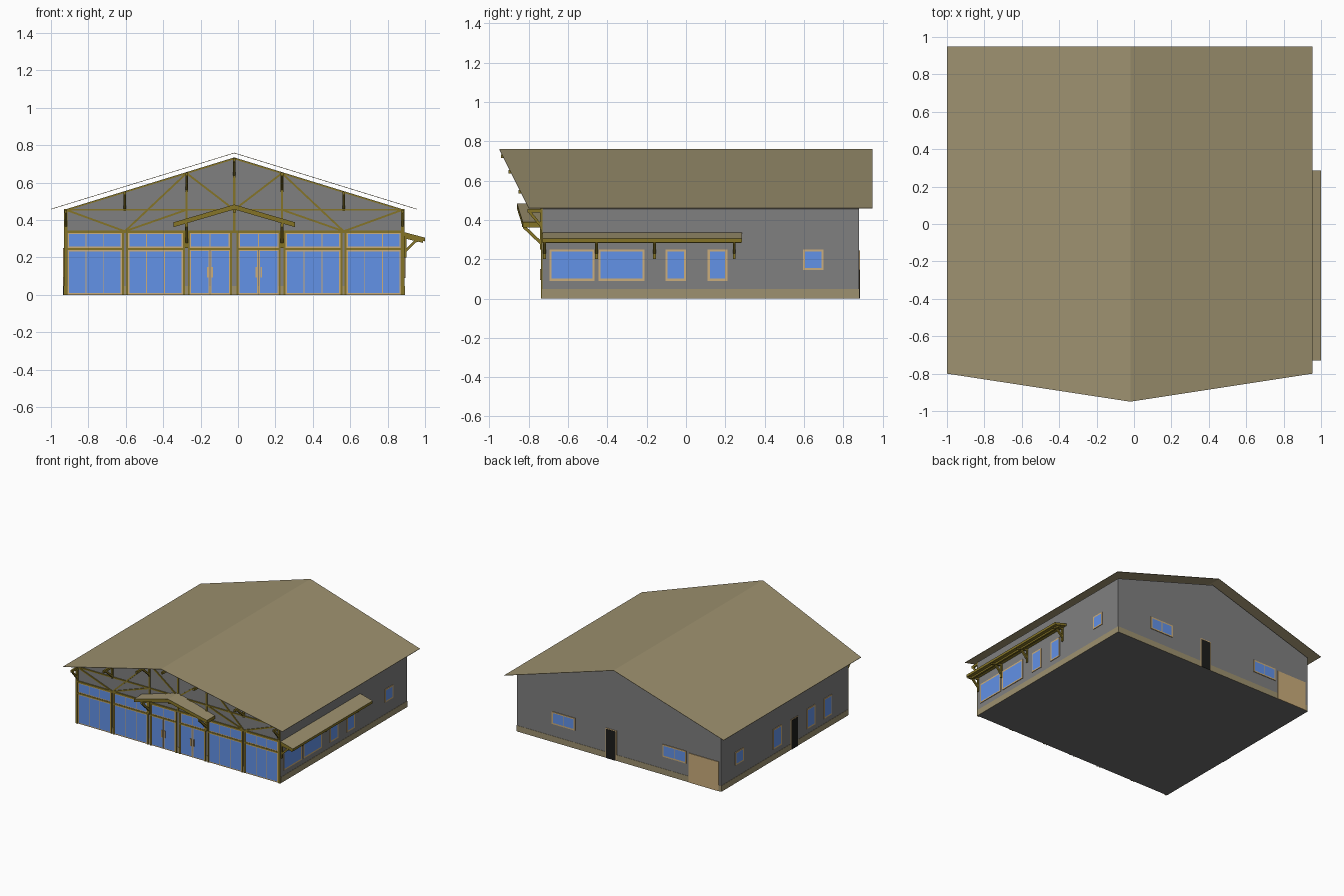
import bpy, bmesh
from mathutils import Vector

if "Cube" in bpy.data.objects:
    bpy.data.objects.remove(bpy.data.objects["Cube"])

def material(name, rgb):
    m = bpy.data.materials.new(name)
    m.diffuse_color = (*rgb, 1)
    m.use_nodes = True
    m.node_tree.nodes["Principled BSDF"].inputs["Base Color"].default_value = m.diffuse_color
    return m

MATS = [material("wall_grey", (0.215, 0.215, 0.215)),
        material("roof_tan", (0.34, 0.285, 0.16)),
        material("timber_olive", (0.235, 0.175, 0.02)),
        material("glass_blue", (0.125, 0.29, 0.81)),
        material("frame_tan", (0.60, 0.42, 0.20)),
        material("door_black", (0.012, 0.012, 0.011)),
        material("base_grey", (0.155, 0.155, 0.155))]
WALL, ROOF, TIMBER, GLASS, FRAME, BLACK, BASE = range(7)

X0, X1, Y0, Y1, XC = -0.93, 0.89, -0.73, 0.88, -0.02   # wall box and ridge line
EAVE, PEAK = 0.455, 0.735
parts = {}

def part(name):
    return parts.setdefault(name, bmesh.new())

def hull(name, pts, mat):
    """Prism: lower ring of points, then upper ring."""
    bm = part(name)
    v = [bm.verts.new(p) for p in pts]
    n = len(v) // 2
    fs = [bm.faces.new(v[:n][::-1]), bm.faces.new(v[n:])]
    fs += [bm.faces.new((v[i], v[(i + 1) % n], v[n + (i + 1) % n], v[n + i])) for i in range(n)]
    for f in fs:
        f.material_index = mat
    return fs

def box(name, x0, x1, y0, y1, z0, z1, mat):
    ring = [(x0, y0), (x1, y0), (x1, y1), (x0, y1)]
    return hull(name, [(*p, z0) for p in ring] + [(*p, z1) for p in ring], mat)

def bar(name, p, q, w, h, mat):
    """Square timber from p to q."""
    p, q = Vector(p), Vector(q)
    d = (q - p).normalized()
    ref = Vector((1, 0, 0)) if abs(d.x) < abs(d.y) else Vector((0, 1, 0))
    s = d.cross(ref).normalized()
    t = s.cross(d)
    ring = [s * (a * h / 2) + t * (b * w / 2) for a, b in ((-1, -1), (1, -1), (1, 1), (-1, 1))]
    hull(name, [p + r for r in ring] + [q + r for r in ring], mat)

def slab(name, top, thick, sides):
    """Sloped sheet, roof colour on top."""
    fs = hull(name, [(x, y, z - thick) for x, y, z in top] + list(top), sides)
    fs[1].material_index = ROOF

def plate(name, side, u0, u1, z0, z1, depth, mat):
    """Flat plate standing proud of one wall."""
    if side in "fb":
        a, b = (Y0 - depth, Y0) if side == "f" else (Y1, Y1 + depth)
        box(name, u0, u1, a, b, z0, z1, mat)
    else:
        a, b = (X0 - depth, X0) if side == "l" else (X1, X1 + depth)
        box(name, a, b, u0, u1, z0, z1, mat)

def window(name, side, u0, u1, z0, z1, panes=1, fw=0.011, depth=0.005):
    """One flat sheet cut into frame strips and glass cells, with a thin rim behind it."""
    bm = part(name)
    def point(u, z, d=depth):
        return {"f": (u, Y0 - d, z), "b": (u, Y1 + d, z), "l": (X0 - d, u, z), "r": (X1 + d, u, z)}[side]
    step = (u1 - u0 - fw) / panes
    us = [u0 + i * step + o for i in range(panes + 1)
          for o in ((0, fw) if i in (0, panes) else (fw * 0.2, fw * 0.8))]
    zs = [z0, z0 + fw, z1 - fw, z1]
    grid = [[bm.verts.new(point(u, z)) for z in zs] for u in us]
    flip = side in "bl"
    def face(vs, mat):
        bm.faces.new(vs[::-1] if flip else vs).material_index = mat
    for i in range(len(us) - 1):
        for j in range(3):
            face([grid[i][j], grid[i + 1][j], grid[i + 1][j + 1], grid[i][j + 1]],
                 GLASS if i % 2 and j == 1 else FRAME)
    rim = [g[0] for g in grid] + grid[-1][1:] + [g[3] for g in grid[-2::-1]] + grid[0][2:0:-1]
    axis = 0 if side in "fb" else 1
    back = [bm.verts.new(point(v.co[axis], v.co.z, 0)) for v in rim]
    for i in range(len(rim)):
        k = (i + 1) % len(rim)
        face([rim[k], rim[i], back[i], back[k]], FRAME)

# Main body: gabled prism with plain underside
gable = [(X0, 0), (X1, 0), (X1, EAVE), (XC, PEAK), (X0, EAVE)]
for f in hull("walls", [(x, Y0, z) for x, z in gable] + [(x, Y1, z) for x, z in gable], WALL):
    if all(v.co.z < 0.001 for v in f.verts):
        f.material_index = BASE

# Wainscot band on all sides
for side, u0, u1 in (("f", X0, X1), ("b", X0, X1), ("l", Y0, Y1), ("r", Y0, Y1)):
    plate("wainscot", side, u0, u1, 0, 0.048, 0.002, ROOF)

# Main roof: thin sheets, pointed overhang at the front
for x in (-1.0, 0.955):
    top = [(XC, -0.95, 0.76), (x, -0.80, 0.46), (x, 0.95, 0.46), (XC, 0.95, 0.76)]
    slab("main_roof", top, 0.003, ROOF)

# Side and back windows
LOW, HIGH, TOP = 0.09, 0.145, 0.25
for u0, u1, z in ((-0.695, -0.465, LOW), (-0.445, -0.21, LOW), (-0.105, 0.0, LOW),
                  (0.11, 0.21, LOW), (0.595, 0.70, HIGH)):
    window("right_windows", "r", u0, u1, z, TOP)
for u0, u1, z in ((-0.525, -0.42, LOW), (-0.31, -0.205, LOW), (0.115, 0.225, LOW), (0.6, 0.705, HIGH)):
    window("left_windows", "l", u0, u1, z, TOP)
for u0, u1 in ((0.37, 0.578), (-0.62, -0.41)):
    window("back_windows", "b", u0, u1, HIGH, TOP - 0.005, 2)

# Side and back doors, shutter
for side, u0, u1 in (("b", 0.0, 0.10), ("l", -0.095, 0.0)):
    plate("door_frames", side, u0, u1, 0, 0.242, 0.003, FRAME)
    plate("doors", side, u0 + 0.008, u1 - 0.008, 0, 0.234, 0.005, BLACK)
plate("shutter", "b", -0.908, -0.642, 0, 0.236, 0.005, FRAME)

# Front glazing: transom above tall panes in six bays
BAYS = [(-0.91, -0.62, 3), (-0.587, -0.295, 3), (-0.257, -0.043, 2),
        (0.003, 0.217, 2), (0.255, 0.547, 3), (0.58, 0.87, 3)]
for u0, u1, n in BAYS:
    c = (u0 + u1) / 2
    window("front_transoms", "f", u0, u1, 0.252, 0.332, n, 0.007)
    plate("transom_rails", "f", u0 - 0.005, u1 + 0.005, 0.24, 0.252, 0.008, TIMBER)
    for u in (u0 - 0.006, u1 + 0.006):
        plate("bay_jambs", "f", u - 0.005, u + 0.005, 0, 0.335, 0.008, TIMBER)
    if n == 3:
        window("front_glazing", "f", u0, u1, 0.003, 0.24, n, 0.007)
    else:                           # entrance door leaves with handles
        for s, a, b in ((-1, u0, c - 0.002), (1, c + 0.002, u1)):
            window("entrance_doors", "f", a, b, 0.003, 0.24, 1, 0.006)
            plate("door_handles", "f", c + s * 0.013 - 0.004, c + s * 0.013 + 0.004, 0.093, 0.15, 0.012, FRAME)

# Front timber truss
YF = Y0 - 0.003
def truss(x0, z0, x1, z1, w=0.012):
    bar("front_truss", (x0, YF, z0), (x1, YF, z1), 0.01, w, TIMBER)

def roof_z(x):
    return PEAK - (PEAK - EAVE) * abs(x - XC) / 0.91

truss(X0, 0.338, X1, 0.338, 0.014)
truss(X0, EAVE, X1, EAVE, 0.01)
for s in (-1, 1):
    a, b, c = XC + s * 0.255, XC + s * 0.585, XC + s * 0.9
    truss(c, EAVE - 0.002, XC, PEAK - 0.006, 0.008)
    truss(b, 0.34, c, EAVE, 0.01)
    truss(b, 0.34, a, EAVE, 0.01)
    truss(b, 0.34, a, roof_z(a) - 0.006, 0.01)
    truss(a, roof_z(a) - 0.006, XC, EAVE, 0.01)
    truss(a, 0.335, a, roof_z(a) - 0.006)
    truss(c, 0.0, c, EAVE, 0.018)
truss(XC, 0.335, XC, PEAK - 0.01)

# Roof outriggers with knee braces
for off in (-0.9, -0.585, -0.255, 0, 0.255, 0.585, 0.9):
    x = XC + off
    z = roof_z(x) - 0.012
    y = -0.94 + 0.145 * abs(off) / 0.975
    bar("roof_outriggers", (x, Y0, z), (x, y, z), 0.014, 0.018, TIMBER)
    reach = min(0.09, Y0 - y - 0.01)
    bar("outrigger_braces", (x, Y0, z - 0.085), (x, Y0 - reach, z - 0.006), 0.012, 0.014, TIMBER)
    bar("outrigger_posts", (x, Y0 - 0.006, z - 0.095), (x, Y0 - 0.006, z), 0.012, 0.014, TIMBER)

# Entrance canopy: two slopes on braced arms
for s in (-1, 1):
    e = XC + s * 0.325
    top = [(XC, -0.86, 0.483), (e, -0.83, 0.388), (e, Y0, 0.388), (XC, Y0, 0.483)]
    slab("entrance_canopy", top, 0.026, TIMBER)
    x = XC + s * 0.255
    bar("canopy_arms", (x, Y0, 0.372), (x, -0.835, 0.372), 0.016, 0.018, TIMBER)
    bar("canopy_braces", (x, Y0, 0.275), (x, -0.825, 0.365), 0.014, 0.016, TIMBER)
    bar("canopy_posts", (x, Y0 - 0.006, 0.25), (x, Y0 - 0.006, 0.37), 0.014, 0.016, TIMBER)
bar("canopy_arms", (XC, Y0, 0.45), (XC, -0.85, 0.45), 0.016, 0.018, TIMBER)

# Right awning: sloped sheet, beam and brackets
slab("side_awning", [(X1, Y0, 0.335), (1.0, Y0, 0.306), (1.0, 0.285, 0.306), (X1, 0.285, 0.335)], 0.02, TIMBER)
bar("awning_beam", (0.955, Y0, 0.291), (0.955, 0.28, 0.291), 0.014, 0.016, TIMBER)
for y in (-0.72, -0.455, -0.16, 0.245):
    bar("awning_braces", (X1, y, 0.23), (0.957, y, 0.295), 0.014, 0.014, TIMBER)
    bar("awning_posts", (X1 + 0.005, y, 0.2), (X1 + 0.005, y, 0.32), 0.014, 0.01, TIMBER)
    bar("awning_arms", (X1, y, 0.309), (0.99, y, 0.285), 0.014, 0.014, TIMBER)

# Turn every part into an object
for name, bm in parts.items():
    if not any(k in name for k in ("windows", "glazing", "transoms", "entrance_doors")):
        bmesh.ops.recalc_face_normals(bm, faces=bm.faces)
    me = bpy.data.meshes.new(name)
    for m in MATS:
        me.materials.append(m)
    bm.to_mesh(me)
    bm.free()
    bpy.context.collection.objects.link(bpy.data.objects.new(name, me))
